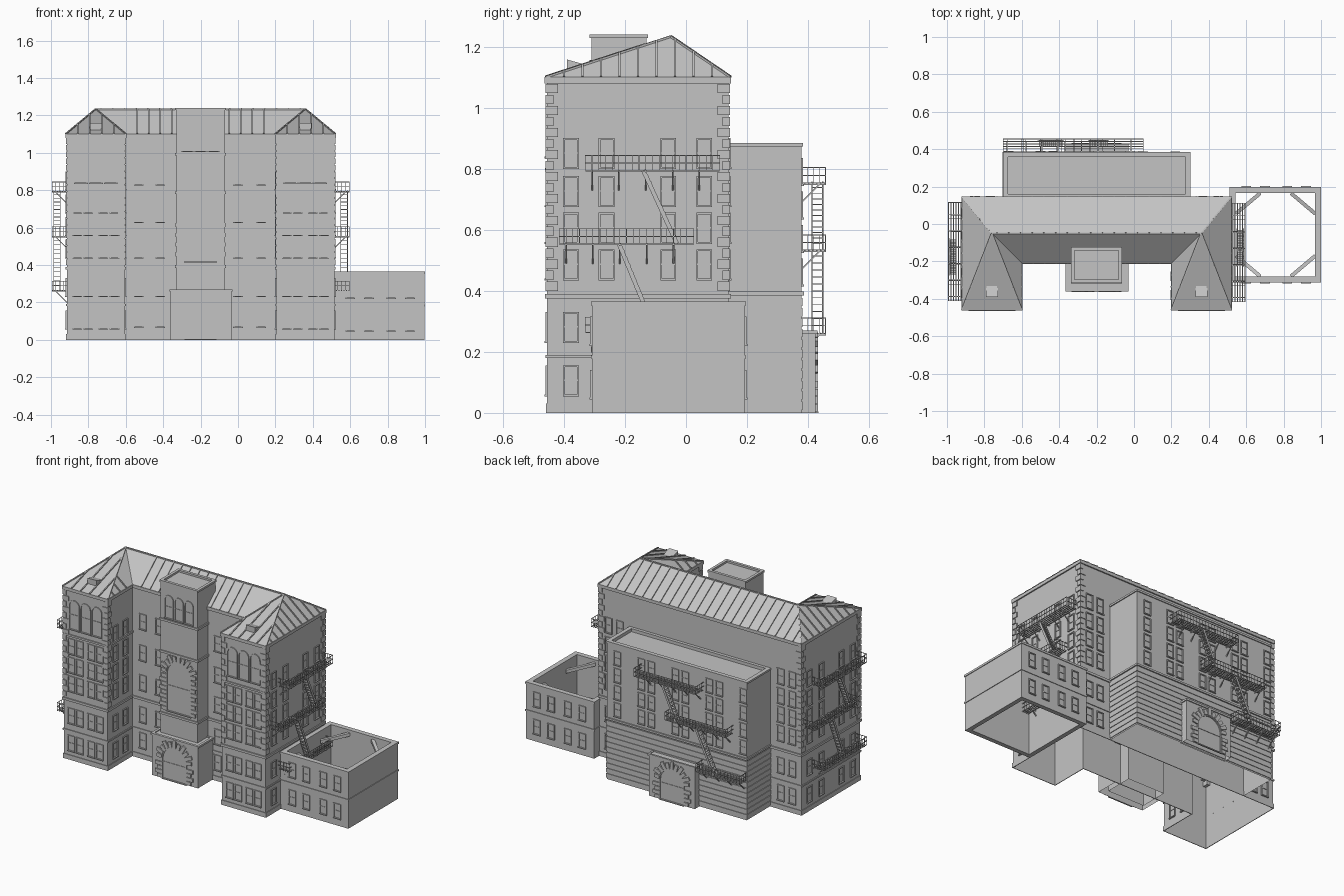
import bpy, bmesh, math
from mathutils import Vector

if "Cube" in bpy.data.objects:
    bpy.data.objects.remove(bpy.data.objects["Cube"], do_unlink=True)

stone = bpy.data.materials.new("grey_stone")
stone.use_nodes = True
GREY = (0.55, 0.55, 0.55, 1)
stone.diffuse_color = GREY
stone.node_tree.nodes["Principled BSDF"].inputs["Base Color"].default_value = GREY
parts = {}


def loft(part, loops, cap=False, lid=False, ring=False):
    """Join matching point loops; cap closes both ends, lid only the last."""
    bm = parts.setdefault(part, bmesh.new())
    rows = [[bm.verts.new(p) for p in loop] for loop in loops]
    pairs = list(zip(rows, rows[1:])) + ([(rows[-1], rows[0])] if ring else [])
    for a, b in pairs:
        for i in range(len(a)):
            j = (i + 1) % len(a)
            bm.faces.new((a[i], a[j], b[j], b[i]))
    if cap:
        bm.faces.new(rows[0])
    if cap or lid:
        bm.faces.new(rows[-1])


def rect(x0, x1, y0, y1):
    return [(x0, y0), (x1, y0), (x1, y1), (x0, y1)]


def at(poly, z):
    return [(x, y, z) for x, y in poly]


def grow(poly, d):
    """Offset a counter-clockwise right-angled outline."""
    out, n = [], len(poly)
    for i in range(n):
        p, q, r = (Vector(poly[k % n]) for k in (i - 1, i, i + 1))
        a, b = (q - p).normalized(), (r - q).normalized()
        out.append(tuple(q + d * Vector((a.y + b.y, -a.x - b.x))))
    return out


def band(part, poly, z0, z1, d):
    big = grow(poly, d)
    loft(part, [at(poly, z0), at(big, z0), at(big, z1), at(poly, z1)], ring=True)


def face(axis, c, s):
    """Wall frame: along, up and outward to world."""
    if axis == "y":
        return lambda u, z, d=0: (u, c + s * d, z)
    return lambda u, z, d=0: (c + s * d, u, z)


def block(part, F, u0, u1, z0, z1, d1, d0=0):
    loft(part, [[F(u, z, d) for u, z in rect(u0, u1, z0, z1)] for d in (d0, d1)], cap=True)


def beam(part, a, b, w, t, side):
    """Bar from a to b, w wide along side and t deep."""
    a, b, s = Vector(a), Vector(b), Vector(side).normalized()
    n = (b - a).cross(s).normalized() * t / 2
    s = s * w / 2
    loft(part, [[p + s + n, p + s - n, p - s - n, p - s + n] for p in (a, b)], cap=True)


def outline(F, u, z0, w, h, d, arch):
    r = w / 2
    if not arch:
        return [F(x, z, d) for x, z in rect(u - r, u + r, z0, z0 + h)]
    arc = [(u + r * math.cos(math.pi * k / 10), z0 + h - r + r * math.sin(math.pi * k / 10))
           for k in range(11)]
    return [F(x, z, d) for x, z in [(u - r, z0), (u + r, z0)] + arc]


def window(F, u, z0, w=0.04, h=0.09, arch=False):
    g, d = 0.006, 0.006
    small, big = (w, h), (w + 2 * g, h + g)
    loft("window_frames", [outline(F, u, z0, *s, k, arch)
                           for s, k in ((small, 0), (big, 0), (big, d), (small, d))], ring=True)
    block("window_sills", F, u - w / 2 - g, u + w / 2 + g, z0 - g, z0, 0.009)
    block("window_bars", F, u - w / 2, u + w / 2, z0 + h / 2, z0 + h / 2 + 0.004, 0.003)


def windows(F, columns, rows, **size):
    for u in columns:
        for z in rows:
            window(F, u, z, **size)


def stone_arch(F, u, z0, w, h):
    """Arched opening with alternating stone blocks around it."""
    window(F, u, z0, w, h, True)
    r, spring, step = w / 2 + 0.006, z0 + h - w / 2, 0.026
    for k in range(int((spring - z0) / step)):
        wide = 0.03 + 0.015 * (k % 2)
        for s in (-1, 1):
            e = sorted((u + s * r, u + s * (r + wide)))
            block("arch_stones", F, *e, z0 + k * step, z0 + (k + 0.85) * step, 0.008)
    out = Vector(F(0, 0, 1)) - Vector(F(0, 0, 0))
    for k in range(11):
        a = math.pi * (k + 0.5) / 11
        ends = [F(u + q * math.cos(a), spring + q * math.sin(a)) for q in (r, r + 0.035 + 0.012 * (k % 2))]
        beam("arch_stones", *ends, 0.016, 0.023, out)


# Main body, tower, porches and rear block
WL, WR, IL, IR = -0.915, 0.515, -0.605, 0.205
FRONT, MID, BACK = -0.455, -0.205, 0.14
main = [(WL, FRONT), (IL, FRONT), (IL, MID), (IR, MID), (IR, FRONT), (WR, FRONT), (WR, BACK), (WL, BACK)]
loft("main_walls", [at(main, 0), at(main, 1.1)])
for z0, z1, d in ((0, 0.03, 0.004), (0.18, 0.19, 0.005), (0.375, 0.39, 0.007), (1.08, 1.1, 0.008)):
    band("main_courses", main, z0, z1, d)


def flat_top(part, poly, z, t, drop):
    """Walls with a coping and a sunken flat roof."""
    inner = grow(poly, -t)
    loft(part, [at(poly, 0), at(poly, z), at(inner, z), at(inner, z - drop)], lid=True)
    band(part + "_coping", poly, z - 0.012, z, 0.006)


tower = rect(-0.33, -0.07, -0.31, -0.13)
porch = rect(-0.36, -0.035, -0.355, MID)
rear = rect(-0.695, 0.295, BACK, 0.378)
rear_porch = rect(-0.36, -0.035, 0.37, 0.425)
flat_top("tower", tower, 1.24, 0.012, 0.012)
flat_top("porch", porch, 0.27, 0.01, 0.006)
flat_top("rear_block", rear, 0.885, 0.02, 0.02)
flat_top("rear_porch", rear_porch, 0.27, 0.006, 0.004)
for z in (0.385, 0.78, 0.985):
    band("tower_courses", tower, z, z + 0.014, 0.007)
for k in range(11):
    band("rear_rustication", rear, 0.01 + k * 0.034, 0.037 + k * 0.034, 0.004)
band("rear_course", rear, 0.385, 0.397, 0.008)

# Roof
EL, ER, VL, VR = -0.92, 0.52, -0.6, 0.2
EF, EM, EB, RY, EZ, RZ = -0.46, -0.21, 0.146, -0.05, 1.1, 1.233
AL, AR = Vector((-0.76, RY, RZ)), Vector((0.36, RY, RZ))


def eave(x, y):
    return Vector((x, y, EZ))


fl, vl, ml, mr, vr, fr, br, bl = [eave(*p) for p in (
    (EL, EF), (VL, EF), (VL, EM), (VR, EM), (VR, EF), (ER, EF), (ER, EB), (EL, EB))]
slopes = [(fl, vl, AL, AL), (vl, ml, AL, AL), (ml, mr, AL, AR), (mr, vr, AR, AR),
          (vr, fr, AR, AR), (fr, br, AR, AR), (br, bl, AR, AL), (bl, fl, AL, AL)]
roof = parts.setdefault("roof", bmesh.new())
for a, b, p, q in slopes:
    corners = [a, b, q] if p == q else [a, b, q, p]
    roof.faces.new([roof.verts.new(c) for c in corners])
    along, length = (b - a).normalized(), (b - a).length
    s1, s2 = (p - a).dot(along), (q - a).dot(along)
    rise = p - a - along * s1
    count = round(length / 0.062)
    for k in range(1, count):
        s = length * k / count
        frac = min([1] + ([s / s1] if s1 > 0 else []) + ([(length - s) / (length - s2)] if s2 < length else []))
        foot = a + along * s
        beam("roof_seams", foot, foot + rise * frac, 0.007, 0.012, along)
for a, b in ((fl, AL), (vl, AL), (bl, AL), (fr, AR), (vr, AR), (br, AR), (AL, AR)):
    beam("roof_ridges", a, b, 0.008, 0.008, (b - a).cross(Vector((0, 0, 1))))

# Roof hatches on the wings
for x in (AL.x, AR.x):
    side = face("x", x, 1)
    tri = [(-0.39, 1.12), (-0.39, 1.158), (-0.325, 1.14)]
    loft("roof_hatches", [[side(y, z, d) for y, z in tri] for d in (-0.032, 0.032)], cap=True)

# Windows
UPPER, LOWER = (0.44, 0.56, 0.68), (0.06, 0.235)
TOP = 0.805
wing_front, centre, back = face("y", FRONT, -1), face("y", MID, -1), face("y", BACK, 1)
for mid, inner, s in ((AL.x, IL, 1), (AR.x, IR, -1)):
    windows(wing_front, [mid + k for k in (-0.1, -0.04, 0.04, 0.1)], UPPER + LOWER)
    windows(wing_front, [mid + k for k in (-0.08, 0, 0.08)], [0.84], w=0.062, h=0.18, arch=True)
    block("wing_strings", wing_front, mid - 0.155, mid + 0.155, 0.79, 0.802, 0.007)
    F = face("x", inner, s)
    windows(F, (-0.38, -0.28), UPPER + LOWER + (TOP,))
    block("wing_strings", F, FRONT, MID, 0.79, 0.802, 0.007)
for F in (face("x", WL, -1), face("x", WR, 1)):
    windows(F, (-0.377, -0.26, -0.058, 0.06), UPPER + LOWER + (TOP,))
windows(centre, (-0.53, -0.415, 0, 0.125), (0.07, 0.235, 0.44, 0.63, 0.83))
windows(back, (-0.85, -0.77, 0.37, 0.45), UPPER + LOWER + (TOP,))
rear_wall = face("y", 0.378, 1)
windows(rear_wall, [-0.65 + 0.12 * k + 0.05 * (k % 2) - 0.02 for k in range(8)],
        (0.42, 0.53, 0.64, 0.75), h=0.08)
tower_front = face("y", -0.31, -1)
windows(tower_front, (-0.27, -0.2, -0.13), [1.01], w=0.052, h=0.14, arch=True)
stone_arch(tower_front, -0.2, 0.42, 0.165, 0.32)
stone_arch(face("y", -0.355, -1), -0.2, 0.005, 0.165, 0.205)
stone_arch(face("y", 0.425, 1), -0.2, 0.005, 0.165, 0.205)

# Corner quoins
for x, y, sx, sy in ((WL, FRONT, 1, 1), (IL, FRONT, -1, 1), (IR, FRONT, 1, 1), (WR, FRONT, -1, 1),
                     (WL, BACK, 1, -1), (WR, BACK, -1, -1)):
    for k in range(19):
        a, b = (0.036, 0.02) if k % 2 else (0.02, 0.036)
        xs = sorted((x - sx * 0.005, x + sx * a))
        ys = sorted((y - sy * 0.005, y + sy * b))
        z = 0.4 + k * 0.036
        loft("corner_quoins", [at(rect(*xs, *ys), z), at(rect(*xs, *ys), z + 0.03)], cap=True)

# Open side annex with corner braces
annex = rect(WR, 0.997, -0.308, 0.193)
hollow = grow(annex, -0.028)
loft("annex_walls", [at(annex, 0), at(annex, 0.365), at(hollow, 0.365), at(hollow, 0)], ring=True)
band("annex_courses", annex, 0.178, 0.188, 0.004)
band("annex_courses", annex, 0.352, 0.365, 0.004)
for y, s in ((-0.308, -1), (0.193, 1)):
    windows(face("y", y, s), (0.6, 0.7, 0.82, 0.92), (0.05, 0.225), h=0.085)
for x, sx in ((0.545, 1), (0.969, -1)):
    for y, sy in ((-0.28, 1), (0.165, -1)):
        beam("annex_braces", (x + sx * 0.13, y, 0.34), (x, y + sy * 0.11, 0.3), 0.02, 0.02, (0, 0, 1))


# Fire escapes
def platform(F, u0, u1, z):
    name, depth, rail = "fire_escape_platforms", 0.08, 0.05
    for k in range(7):
        d = depth * k / 6
        block(name, F, u0, u1, z - 0.004, z, d, max(0, d - 0.005))
    count = round((u1 - u0) / 0.022)
    for k in range(count + 1):
        u = u0 + (u1 - u0) * k / count
        block("fire_escape_railings", F, u - 0.001, u + 0.001, z, z + rail, depth, depth - 0.002)
        if k % 4 == 1:
            block(name, F, u - 0.002, u + 0.002, z - 0.008, z, depth)
            beam("fire_escape_brackets", F(u, z - 0.065), F(u, z, 0.065), 0.005, 0.005,
                 Vector(F(1, 0)) - Vector(F(0, 0)))
    for h in (rail / 2, rail):
        block("fire_escape_railings", F, u0, u1, z + h - 0.003, z + h, depth, depth - 0.003)
        for u in (u0, u1):
            block("fire_escape_railings", F, u - 0.0015, u + 0.0015, z + h - 0.003, z + h, depth)
    for u in (u0, u1):
        for d in (0.02, 0.04, 0.06):
            block("fire_escape_railings", F, u - 0.001, u + 0.001, z, z + rail, d, d - 0.002)


def stair(F, u0, z0, u1, z1):
    out = Vector(F(0, 0, 1)) - Vector(F(0, 0, 0))
    for d in (0.035, 0.07):
        beam("fire_escape_stairs", F(u0, z0, d), F(u1, z1, d), 0.004, 0.014, out)
    for k in range(1, 12):
        u, z = u0 + (u1 - u0) * k / 12, z0 + (z1 - z0) * k / 12
        block("fire_escape_stairs", F, u - 0.008, u + 0.008, z, z + 0.003, 0.07, 0.035)


LEVELS = (0.795, 0.555, 0.265)
for F, turn in ((face("x", WR, 1), lambda y: y), (face("x", WL, -1), lambda y: -0.3 - y)):
    for z, y in zip(LEVELS, (-0.33, -0.415, -0.33)):
        platform(F, *sorted((turn(y), turn(y + 0.44))), z)
    stair(F, turn(-0.14), LEVELS[0], turn(-0.03), LEVELS[1])
    stair(F, turn(-0.22), LEVELS[1], turn(-0.1), LEVELS[2])
platform(rear_wall, -0.39, 0.05, 0.755)
platform(rear_wall, -0.6, -0.17, 0.535)
platform(rear_wall, -0.7, -0.39, 0.262)
stair(rear_wall, -0.14, 0.755, -0.24, 0.535)
stair(rear_wall, -0.38, 0.535, -0.51, 0.262)

# Turn every part into an object
for name, bm in parts.items():
    bmesh.ops.recalc_face_normals(bm, faces=bm.faces)
    mesh = bpy.data.meshes.new(name)
    bm.to_mesh(mesh)
    bm.free()
    mesh.materials.append(stone)
    bpy.context.scene.collection.objects.link(bpy.data.objects.new(name, mesh))
